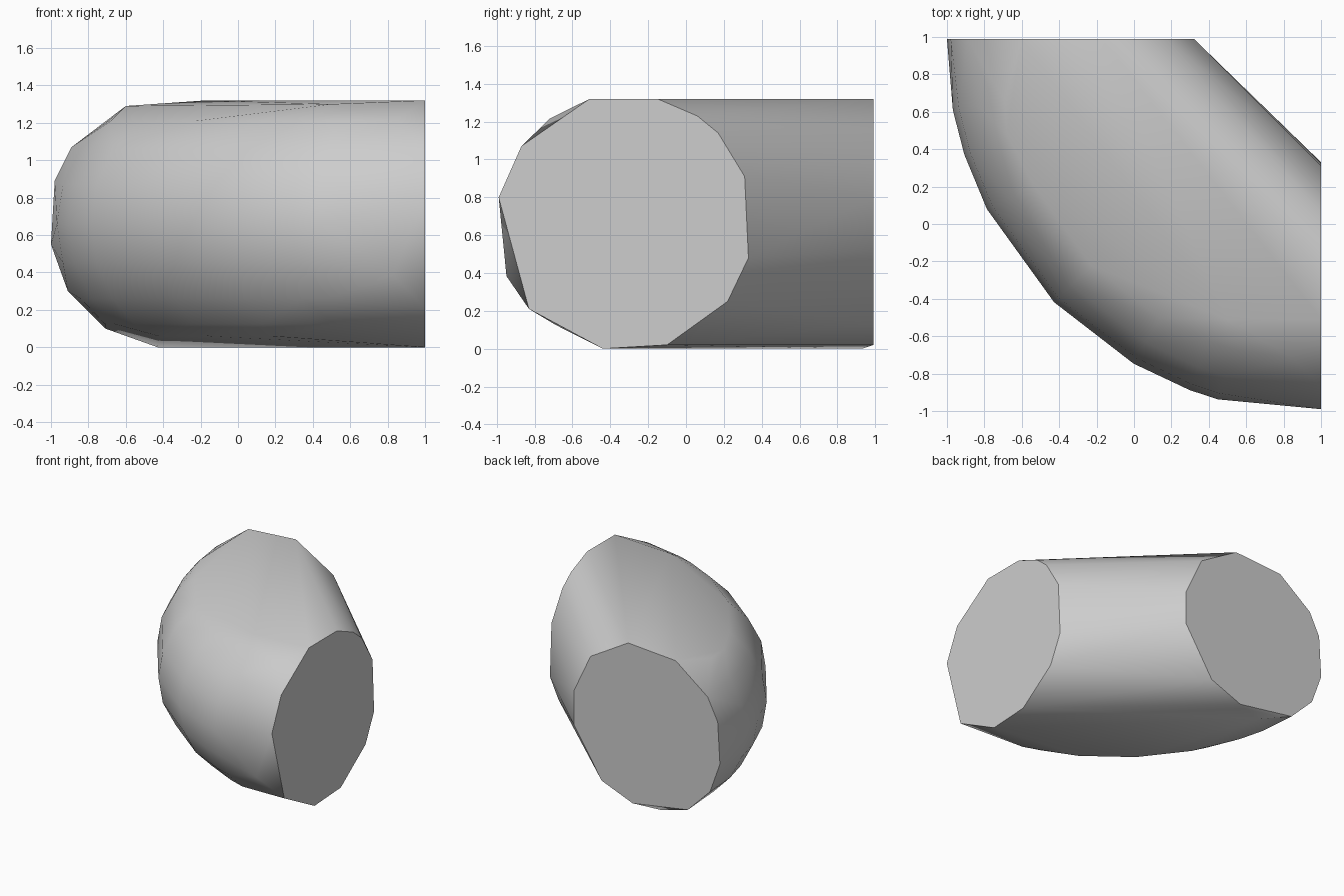
import bpy, bmesh, math

cube = bpy.data.objects.get("Cube")
if cube:
    bpy.data.objects.remove(cube, do_unlink=True)

# Grey material
grey = bpy.data.materials.new("plain_grey")
grey.use_nodes = True
colour = (0.61, 0.61, 0.61, 1)
grey.diffuse_color = colour
grey.node_tree.nodes["Principled BSDF"].inputs["Base Color"].default_value = colour

BACK = 0.99          # plane of the rear opening
SIDE = 1.0           # plane of the side opening
BEND, TUBE, MID = 1.325, 0.68, 0.66

# Outlines of the two flat ends
side_cap = [(-.99, .8), (-.87, 1.07), (-.51, 1.32), (-.15, 1.32), (.06, 1.23),
            (.17, 1.14), (.31, .91), (.33, .48), (.22, .25), (-.1, .02),
            (-.44, 0), (-.83, .21)]
back_cap = [(-1, .55), (-.98, .89), (-.89, 1.07), (-.6, 1.29), (-.17, 1.32),
            (.17, 1.12), (.32, .8), (.32, .52), (.07, .13), (-.21, .02),
            (-.71, .1), (-.91, .3)]
points = [(SIDE, y, z) for y, z in side_cap]
points += [(x, BACK, z) for x, z in back_cap]


def bend_point(turn, tube):
    """Point on the outside of the elbow, both angles in degrees."""
    a, t = math.radians(turn), math.radians(tube)
    reach = BEND + TUBE * math.cos(t)
    return (SIDE - reach * math.cos(a), BACK - reach * math.sin(a),
            MID + TUBE * math.sin(t))


# Outer bulge of the elbow
for turn in (11, 18, 27, 44.6, 60, 69.5, 74):
    for tube in (-52, -36, -18, 0, 18, 36, 54):
        points.append(bend_point(turn, tube))

# Corners beside the two ends and along the flat top and bottom
points += [bend_point(85, -24), bend_point(85, 55)]
points += [(.5, -.51, 1.3), (-.68, .48, 1.21), (-.43, .93, 0)]
points += [bend_point(turn, -62) for turn in (30, 45, 60)]

# Wrap everything in one convex shell
bm = bmesh.new()
for p in points:
    bm.verts.new(p)
bmesh.ops.convex_hull(bm, input=bm.verts[:])
loose = [v for v in bm.verts if not v.link_faces]
bmesh.ops.delete(bm, geom=loose, context="VERTS")
bmesh.ops.dissolve_limit(bm, angle_limit=math.radians(0.5),
                         verts=bm.verts[:], edges=bm.edges[:])
bmesh.ops.recalc_face_normals(bm, faces=bm.faces[:])

mesh = bpy.data.meshes.new("elbow_shell")
bm.to_mesh(mesh)
bm.free()
mesh.materials.append(grey)
shell = bpy.data.objects.new("elbow_shell", mesh)
bpy.context.collection.objects.link(shell)

# Smooth sides, crisp ends
bpy.ops.object.select_all(action="DESELECT")
shell.select_set(True)
bpy.context.view_layer.objects.active = shell
bpy.ops.object.shade_smooth_by_angle(angle=math.radians(40))
